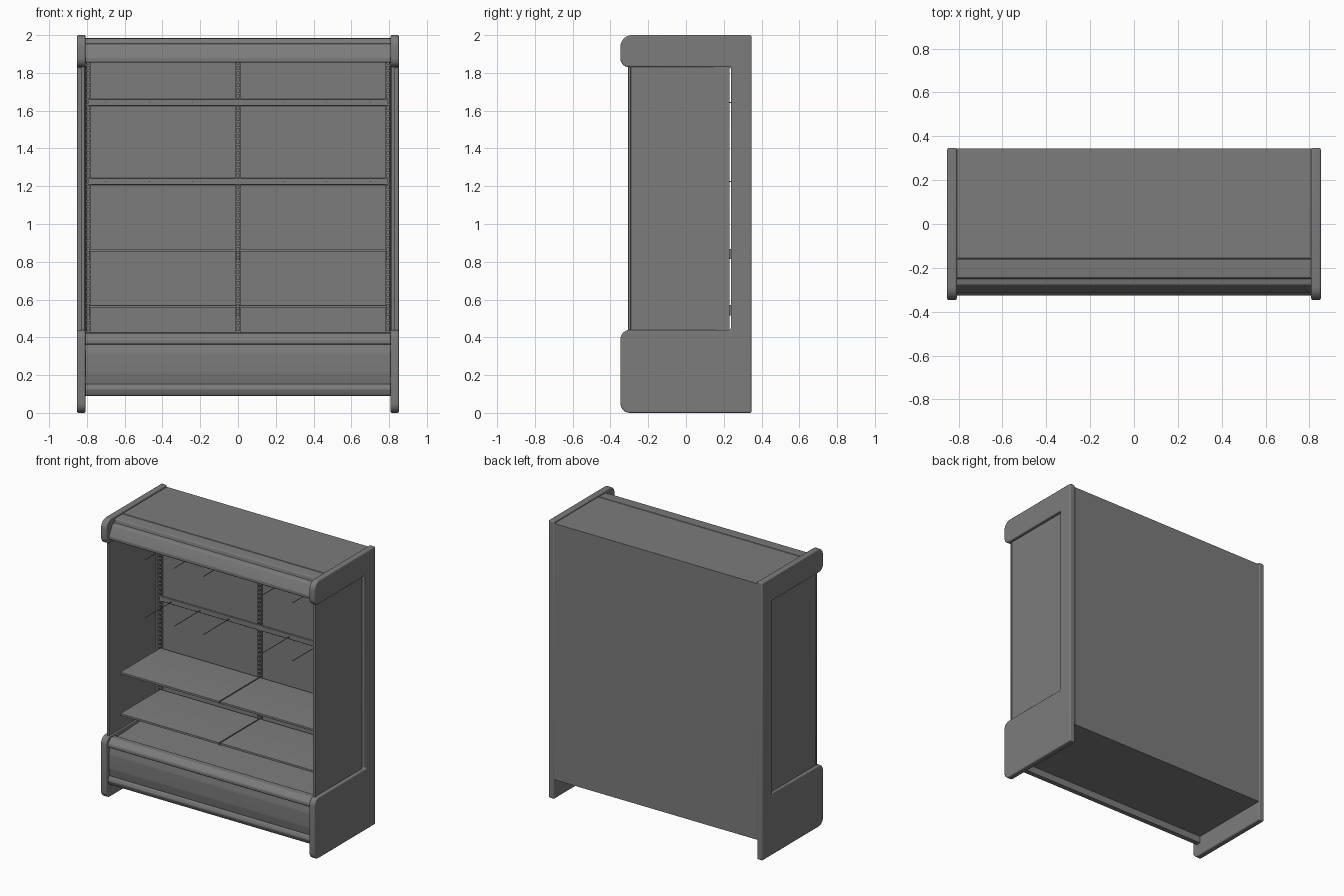
import bpy, bmesh, math
from mathutils import Vector

if "Cube" in bpy.data.objects:
    bpy.data.objects.remove(bpy.data.objects["Cube"])

GREY = bpy.data.materials.new("dark_grey_metal")
GREY.diffuse_color = (0.2, 0.2, 0.2, 1)
GREY.use_nodes = True
GREY.node_tree.nodes["Principled BSDF"].inputs["Base Color"].default_value = GREY.diffuse_color


def finish(name, bm, bevel=0.0, smooth=True):
    bmesh.ops.recalc_face_normals(bm, faces=bm.faces)
    me = bpy.data.meshes.new(name)
    bm.to_mesh(me)
    bm.free()
    me.materials.append(GREY)
    ob = bpy.data.objects.new(name, me)
    bpy.context.collection.objects.link(ob)
    if bevel:
        m = ob.modifiers.new("bevel", 'BEVEL')
        m.width, m.segments, m.limit_method = bevel, 3, 'ANGLE'
        m.angle_limit = math.radians(50)
    if smooth:
        bpy.ops.object.select_all(action='DESELECT')
        bpy.context.view_layer.objects.active = ob
        ob.select_set(True)
        bpy.ops.object.shade_smooth_by_angle(angle=math.radians(35))
    return ob


def rounded(pts, n=6):
    """Profile of (y, z, radius) corners -> list of (y, z) with arcs."""
    out = []
    for i, (y, z, r) in enumerate(pts):
        p = Vector((y, z))
        if r == 0:
            out.append(p)
            continue
        a = (Vector(pts[i - 1][:2]) - p).normalized()
        b = (Vector(pts[(i + 1) % len(pts)][:2]) - p).normalized()
        half = a.angle(b) / 2
        t = r / math.tan(half)
        c = p + (a + b).normalized() * (r / math.sin(half))
        s, e = p + a * t - c, p + b * t - c
        total = s.angle(e)
        for k in range(n + 1):
            f = k / n
            v = (s * math.sin((1 - f) * total) + e * math.sin(f * total)) / math.sin(total)
            out.append(c + v)
    return out


def prism(name, pts, x0, x1, bevel=0.0):
    """Extrude a yz profile along x."""
    bm = bmesh.new()
    f = bm.faces.new([bm.verts.new((x0, p[0], p[1])) for p in rounded(pts)])
    ext = bmesh.ops.extrude_face_region(bm, geom=[f])
    for v in ext["geom"]:
        if isinstance(v, bmesh.types.BMVert):
            v.co.x = x1
    return finish(name, bm, bevel)


def add_box(bm, x0, x1, y0, y1, z0, z1):
    r = bmesh.ops.create_cube(bm, size=1)
    for v in r["verts"]:
        v.co = ((x0 + x1) / 2 + v.co.x * (x1 - x0), (y0 + y1) / 2 + v.co.y * (y1 - y0),
                (z0 + z1) / 2 + v.co.z * (z1 - z0))


def box(name, *dims, bevel=0.0):
    bm = bmesh.new()
    add_box(bm, *dims)
    return finish(name, bm, bevel)


# C-shaped end frames, glazed side panels and their front posts
FRAME = [(0.347, 0, 0), (0.347, 2, 0), (-0.347, 2, 0.06), (-0.347, 1.83, 0.045),
         (0.237, 1.83, 0), (0.237, 0.44, 0), (-0.347, 0.44, 0.05), (-0.347, 0, 0.05)]
for side, s in (("left", -1), ("right", 1)):
    prism(side + "_end_frame", FRAME, s * 0.808, s * 0.852, 0.008)
    box(side + "_side_panel", *sorted((s * 0.815, s * 0.829)), -0.292, 0.229, 0.43, 1.84)
    box(side + "_panel_post", *sorted((s * 0.812, s * 0.832)), -0.307, -0.292, 0.43, 1.84, bevel=0.003)

# Insulated back wall
box("back_wall", -0.81, 0.81, 0.26, 0.345, 0.14, 1.985)

# Canopy with stepped, rounded fascia
CANOPY = [(0.262, 1.985, 0), (-0.155, 1.985, 0), (-0.158, 1.979, 0), (-0.163, 1.985, 0),
          (-0.245, 1.982, 0.008), (-0.25, 1.955, 0), (-0.278, 1.95, 0.015),
          (-0.312, 1.88, 0.02), (-0.312, 1.855, 0.008), (0.262, 1.855, 0)]
prism("canopy", CANOPY, -0.81, 0.81)

# Lower tub with gently sloped deck, top rail, front panel and kick bumper
prism("tub_body", [(-0.29, 0.14, 0), (0.262, 0.14, 0), (0.262, 0.425, 0), (-0.29, 0.4, 0)], -0.81, 0.81)
prism("tub_top_rail", [(-0.245, 0.36, 0), (-0.245, 0.422, 0.008), (-0.295, 0.422, 0.02),
                       (-0.325, 0.39, 0.02), (-0.325, 0.366, 0.006), (-0.29, 0.36, 0)], -0.81, 0.81)
prism("tub_front_panel", [(-0.28, 0.37, 0), (-0.303, 0.37, 0), (-0.314, 0.31, 0.1),
                          (-0.314, 0.21, 0.1), (-0.303, 0.15, 0), (-0.28, 0.15, 0)], -0.81, 0.81)
prism("kick_bumper", [(-0.27, 0.09, 0), (-0.27, 0.152, 0), (-0.315, 0.152, 0.008),
                      (-0.325, 0.125, 0.02), (-0.31, 0.09, 0.015)], -0.81, 0.81)

# Slotted uprights: two rails joined by rungs
for label, cx in (("left", -0.793), ("centre", 0.0), ("right", 0.793)):
    bm = bmesh.new()
    for s in (-1, 1):
        add_box(bm, cx + s * 0.01 - 0.003, cx + s * 0.01 + 0.003, 0.242, 0.262, 0.41, 1.86)
    for k in range(48):
        z = 0.425 + k * 0.03
        add_box(bm, cx - 0.009, cx + 0.009, 0.243, 0.25, z, z + 0.012)
    finish(label + "_upright", bm, smooth=False)

# Hanging rails with thin forward-pointing hooks
for label, z in (("upper", 1.643), ("lower", 1.225)):
    box(label + "_hook_rail", -0.795, 0.795, 0.241, 0.256, z - 0.018, z + 0.018, bevel=0.004)
    bm = bmesh.new()
    for x in (-0.7, -0.47, -0.24, 0.24, 0.47, 0.7):
        r = bmesh.ops.create_cone(bm, cap_ends=True, segments=8, radius1=0.0025, radius2=0.0025, depth=0.3)
        for v in r["verts"]:
            v.co = (x + v.co.x, 0.095 + v.co.z, z + v.co.y)
    finish(label + "_hooks", bm)

# Two rows of paired shelves on tapered brackets
for label, z in (("upper", 0.868), ("lower", 0.57)):
    for side, x0, x1 in (("left", -0.79, -0.004), ("right", 0.004, 0.79)):
        prism(f"{label}_{side}_shelf", [(0.245, z, 0), (-0.21, z, 0.003), (-0.21, z - 0.014, 0),
                                        (-0.204, z - 0.014, 0), (-0.204, z - 0.006, 0),
                                        (0.245, z - 0.006, 0)], x0, x1)
        for end, bx in (("inner", x0 if x0 > 0 else x1 - 0.005), ("outer", x1 - 0.005 if x0 > 0 else x0)):
            prism(f"{label}_{side}_{end}_bracket", [(0.25, z - 0.004, 0), (-0.212, z - 0.004, 0),
                                                    (-0.212, z - 0.016, 0), (0.15, z - 0.05, 0),
                                                    (0.25, z - 0.055, 0)], bx, bx + 0.005)
